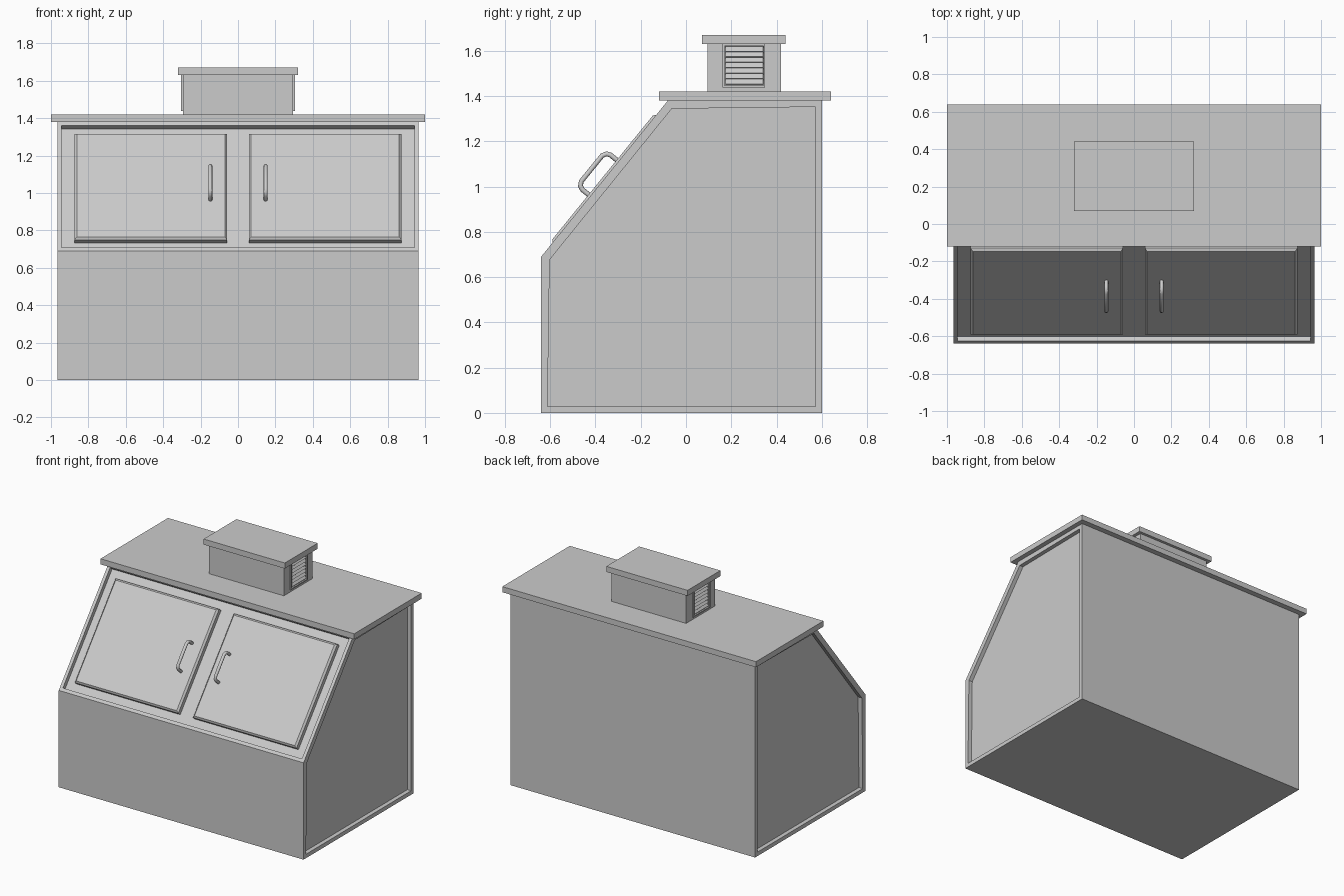
import bpy, bmesh
from math import radians
from mathutils import Matrix, Vector

if "Cube" in bpy.data.objects:
    bpy.data.objects.remove(bpy.data.objects["Cube"])

grey = bpy.data.materials.new("painted grey metal")
grey.use_nodes = True
GREY = (0.6, 0.6, 0.6, 1)
grey.diffuse_color = GREY
grey.node_tree.nodes["Principled BSDF"].inputs["Base Color"].default_value = GREY


def finish(name, bm):
    bmesh.ops.recalc_face_normals(bm, faces=bm.faces)
    mesh = bpy.data.meshes.new(name)
    bm.to_mesh(mesh)
    bm.free()
    mesh.materials.append(grey)
    obj = bpy.data.objects.new(name, mesh)
    bpy.context.collection.objects.link(obj)
    return obj


def box_bm(lo, hi):
    lo, hi = Vector(lo), Vector(hi)
    bm = bmesh.new()
    bmesh.ops.create_cube(bm, size=1, matrix=Matrix.Translation((lo + hi) / 2) @ Matrix.Diagonal((*(hi - lo), 1)))
    return bm


def sink(bm, face, depth):
    """Push a face straight inwards, leaving square walls."""
    move = -face.normal * depth
    new = bmesh.ops.extrude_discrete_faces(bm, faces=[face])["faces"][0]
    bmesh.ops.translate(bm, verts=new.verts, vec=move)


# Cabinet body: side profile swept across the width, with sunken panels
W = 0.965
foot, brow = Vector((0, -0.64, 0.69)), Vector((0, -0.08, 1.38))
profile = [(-0.64, 0), (0.6, 0), (0.6, 1.38), brow.yz, foot.yz]
bm = bmesh.new()
side = bm.faces.new([bm.verts.new((-W, y, z)) for y, z in profile])
swept = bmesh.ops.extrude_face_region(bm, geom=[side])["geom"]
bmesh.ops.translate(bm, verts=[g for g in swept if isinstance(g, bmesh.types.BMVert)], vec=(2 * W, 0, 0))
bmesh.ops.recalc_face_normals(bm, faces=bm.faces)
bm.normal_update()
sides = [f for f in bm.faces if abs(f.normal.x) > 0.9]
slope = [f for f in bm.faces if f.normal.y < -0.5 and f.normal.z > 0.3]
for group, rim in ((sides, 0.04), (slope, 0.032)):
    for face in group:
        bmesh.ops.inset_individual(bm, faces=[face], thickness=rim)
        sink(bm, face, 0.03)
finish("cabinet_body", bm)

# Roof slab and vent cap
finish("roof_slab", box_bm((-1, -0.12, 1.38), (1, 0.64, 1.42)))
finish("vent_cap", box_bm((-0.32, 0.07, 1.63), (0.32, 0.44, 1.67)))

# Vent box with an opening sunk into each end
Y0, Y1, Z0, Z1 = 0.175, 0.34, 1.45, 1.62
bm = box_bm((-0.295, 0.095, 1.42), (0.295, 0.42, 1.63))
bm.normal_update()
for face in [f for f in bm.faces if abs(f.normal.x) > 0.9]:
    bmesh.ops.inset_individual(bm, faces=[face], thickness=0.02)
    mid = face.calc_center_median()
    for v in face.verts:
        v.co.y = Y0 if v.co.y < mid.y else Y1
        v.co.z = Z0 if v.co.z < mid.z else Z1
    sink(bm, face, 0.03)
finish("vent_box", bm)

# Louvre frames and tilted slats
for s, label in ((1, "left"), (-1, "right")):
    bm = box_bm((-0.005, 0.162, 1.438), (0.005, 0.35, 1.63))
    bmesh.ops.translate(bm, verts=bm.verts, vec=(s * 0.3, 0, 0))
    bm.normal_update()
    ends = [f for f in bm.faces if abs(f.normal.x) > 0.9]
    bmesh.ops.inset_individual(bm, faces=ends, thickness=0.012)
    rims = [f.edges[:] for f in ends]
    bmesh.ops.delete(bm, geom=ends, context="FACES_ONLY")
    bmesh.ops.bridge_loops(bm, edges=rims[0] + rims[1])
    finish(label + "_louvre_frame", bm)
    for i in range(7):
        bm = box_bm((-0.002, Y0, -0.014), (0.002, Y1, 0.014))
        z = Z0 + 0.013 + i * 0.024
        place = Matrix.Translation((s * 0.29, 0, z)) @ Matrix.Rotation(radians(-s * 40), 4, "Y")
        bmesh.ops.transform(bm, matrix=place, verts=bm.verts)
        finish(f"{label}_louvre_slat_{i + 1}", bm)

# Frame of the sloping front: x across, y up the slope, z outwards
up = (brow - foot).normalized()
out = Vector((1, 0, 0)).cross(up)
on_slope = Matrix.Translation(foot) @ Matrix((Vector((1, 0, 0)), up, out)).transposed().to_4x4()

# Doors with chamfered front edges, and bent tube handles
for s, label in ((1, "left"), (-1, "right")):
    xs = sorted((s * 0.058, s * 0.874))
    bm = box_bm((xs[0], 0.078, -0.03), (xs[1], 0.808, 0.01))
    front = [e for e in bm.edges if all(v.co.z > 0 for v in e.verts)]
    bmesh.ops.bevel(bm, geom=front, offset=0.012, segments=1, affect="EDGES")
    bmesh.ops.transform(bm, matrix=on_slope, verts=bm.verts)
    finish(label + "_door", bm)

    path = [(0.345, 0), (0.345, 0.045), (0.352, 0.062), (0.37, 0.072)]
    path += [(0.887 - y, h) for y, h in reversed(path)]
    curve = bpy.data.curves.new(label + "_handle", "CURVE")
    curve.dimensions = "3D"
    curve.bevel_depth = 0.011
    curve.bevel_resolution = 2
    curve.use_fill_caps = True
    spline = curve.splines.new("POLY")
    spline.points.add(len(path) - 1)
    for p, (y, h) in zip(spline.points, path):
        p.co = (*(on_slope @ Vector((s * 0.148, y, h))), 1)
    curve.materials.append(grey)
    handle = bpy.data.objects.new(label + "_handle", curve)
    bpy.context.collection.objects.link(handle)
    bpy.ops.object.select_all(action="DESELECT")
    handle.select_set(True)
    bpy.context.view_layer.objects.active = handle
    bpy.ops.object.convert(target="MESH")
    bpy.ops.object.shade_smooth_by_angle(angle=radians(50))
